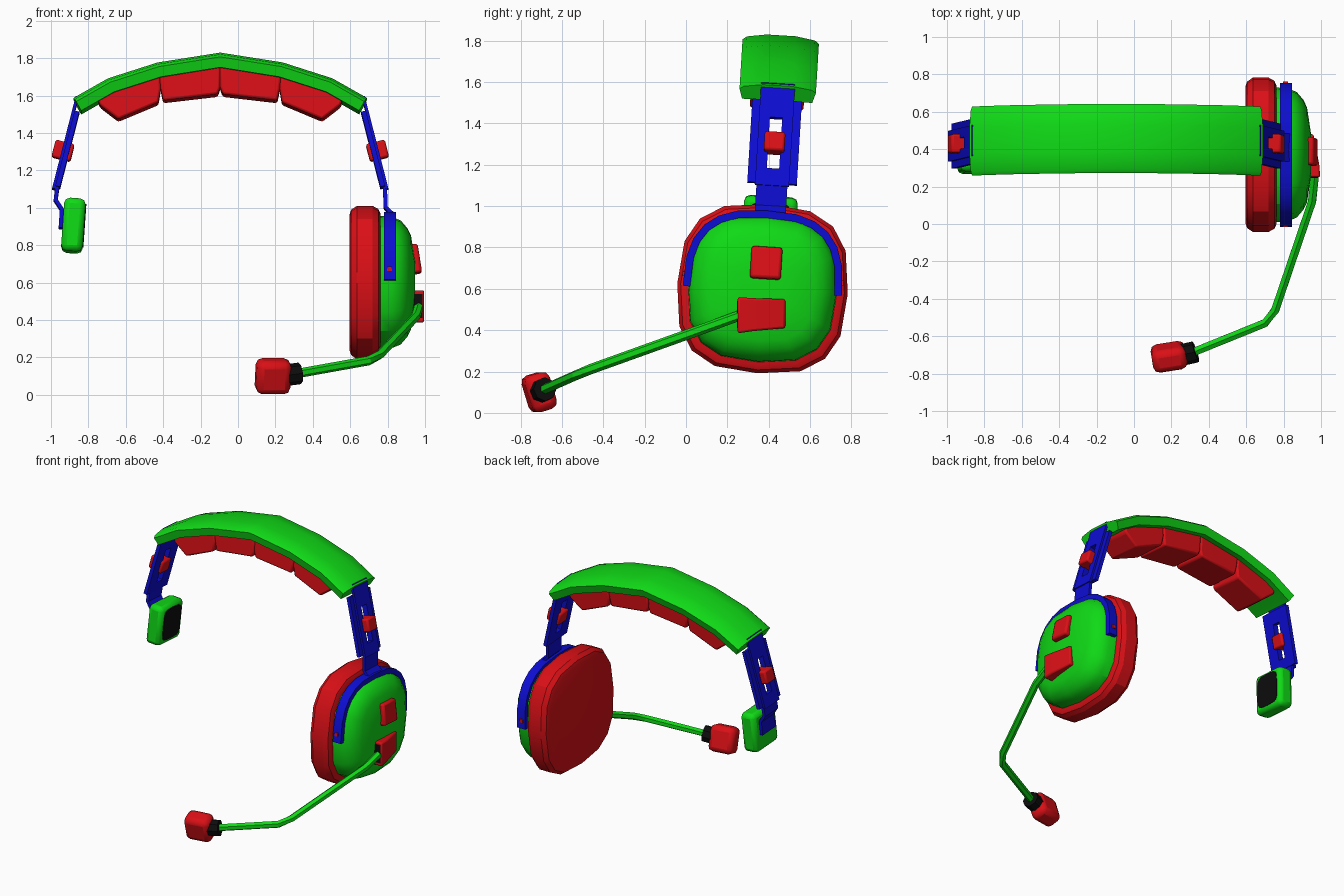
import bpy, bmesh, math
from mathutils import Matrix, Vector

if "Cube" in bpy.data.objects:
    bpy.data.objects.remove(bpy.data.objects["Cube"], do_unlink=True)


def material(name, rgb):
    m = bpy.data.materials.new(name)
    m.use_nodes = True
    m.diffuse_color = (*rgb, 1)
    m.node_tree.nodes["Principled BSDF"].inputs["Base Color"].default_value = (*rgb, 1)
    return m


GREEN = material("green", (0.005, 0.7, 0.008))
RED = material("red", (0.7, 0.005, 0.008))
BLUE = material("blue", (0.004, 0.004, 0.65))
BLACK = material("black", (0.004, 0.004, 0.004))

# The headset leans slightly back; the boom is placed without the lean
LEAN = (Matrix.Translation((0, 0.385, 0.6)) @ Matrix.Rotation(math.radians(-3.5), 4, 'X')
        @ Matrix.Translation((0, 0, -0.6)))
MID = -0.095  # middle of the headband


def finish(name, bm, mat, lean=True, bevel=0.0, segments=2):
    bmesh.ops.recalc_face_normals(bm, faces=bm.faces)
    if lean:
        bm.transform(LEAN)
    mesh = bpy.data.meshes.new(name)
    bm.to_mesh(mesh)
    bm.free()
    mesh.materials.append(mat)
    ob = bpy.data.objects.new(name, mesh)
    bpy.context.collection.objects.link(ob)
    if bevel:
        mod = ob.modifiers.new("bevel", 'BEVEL')
        mod.width, mod.segments, mod.limit_method = bevel, segments, 'ANGLE'
    bpy.ops.object.select_all(action='DESELECT')
    ob.select_set(True)
    bpy.context.view_layer.objects.active = ob
    bpy.ops.object.shade_smooth_by_angle(angle=math.radians(28))
    return ob


def loft(name, rings, mat, **kw):
    bm = bmesh.new()
    rows = [[bm.verts.new(p) for p in r] for r in rings]
    n = len(rows[0])
    for a, b in zip(rows, rows[1:]):
        for i in range(n):
            j = (i + 1) % n
            bm.faces.new((a[i], a[j], b[j], b[i]))
    bm.faces.new(rows[0])
    bm.faces.new(rows[-1])
    return finish(name, bm, mat, **kw)


def sweep(name, path, section, up, mat, **kw):
    pts = [Vector(p) for p in path]
    rings = []
    for i, p in enumerate(pts):
        t = (pts[min(i + 1, len(pts) - 1)] - pts[max(i - 1, 0)]).normalized()
        s = Vector(up)
        s = (s - t * s.dot(t)).normalized()
        n = t.cross(s)
        rings.append([p + s * a + n * b for a, b in section])
    return loft(name, rings, mat, **kw)


def box(name, centre, size, mat, rot=(0, 0, 0), **kw):
    bm = bmesh.new()
    turn = Matrix.Identity(4)
    for axis, deg in zip("XYZ", rot):
        turn = Matrix.Rotation(math.radians(deg), 4, axis) @ turn
    bmesh.ops.create_cube(bm, size=1, matrix=Matrix.Translation(centre) @ turn
                          @ Matrix.Diagonal((*size, 1)))
    return finish(name, bm, mat, **kw)


def rect(w, h):
    return [(-w / 2, -h / 2), (w / 2, -h / 2), (w / 2, h / 2), (-w / 2, h / 2)]


def circle(r, n):
    return [(r * math.cos(math.tau * i / n), r * math.sin(math.tau * i / n)) for i in range(n)]


def rounded(t, power):
    c, s = math.cos(t), math.sin(t)
    return (math.copysign(abs(c) ** (2 / power), c), math.copysign(abs(s) ** (2 / power), s))


def ring(x, ry, rz, cy=-0.015, cz=0.6, power=2.8, skew=0.0):
    out = []
    for i in range(16):
        a, b = rounded(math.tau * i / 16, power)
        out.append((x + skew * rz * b, cy + ry * a, cz + rz * b))
    return out


# Headband
half = [(0.335, 1.775), (0.6, 1.69), (0.785, 1.585)]
arc = [(-r, z) for r, z in reversed(half)] + [(0, 1.828)] + half
crown = [(-0.185, -0.03), (-0.17, -0.085), (0.17, -0.085), (0.185, -0.03), (0.165, -0.015),
         (0.07, 0), (-0.07, 0), (-0.165, -0.015)]
sweep("headband", [(MID + r, 0, z) for r, z in arc], crown, (0, 1, 0), GREEN)

# Padding under the headband
inner = [(0, 1.76), (0, 1.64), (0.013, 1.602), (0.305, 1.568), (0.318, 1.63), (0.325, 1.71)]
outer = [(0.325, 1.71), (0.318, 1.63), (0.33, 1.558), (0.545, 1.468), (0.645, 1.545), (0.66, 1.6)]
for side, label in ((1, "left"), (-1, "right")):
    for part, poly in (("inner", inner), ("outer", outer)):
        loft(f"{label}_{part}_pad",
             [[(MID + side * r, y, z) for r, z in poly] for y in (-0.13, 0.13)],
             RED, bevel=0.012)

# Slotted sliders on both sides
TOP, ALONG, OUT = Vector((0.755, 0, 1.55)), Vector((0.248, 0, -0.969)), Vector((0.969, 0, 0.248))


def slotted_plate(name, side, width, start, end, lift, thick):
    ys = (-width / 2, -0.03, 0.03, width / 2)
    ss = (start, 0.13, 0.385, end)
    bm = bmesh.new()
    grid = []
    for s in ss:
        p = TOP + ALONG * s + OUT * lift
        grid.append([bm.verts.new((p.x, y, p.z)) for y in ys])
    for i in range(3):
        for j in range(3):
            if (i, j) != (1, 1):
                bm.faces.new((grid[i][j], grid[i][j + 1], grid[i + 1][j + 1], grid[i + 1][j]))
    ext = bmesh.ops.extrude_face_region(bm, geom=bm.faces[:])
    bmesh.ops.translate(bm, vec=OUT * thick,
                        verts=[v for v in ext["geom"] if isinstance(v, bmesh.types.BMVert)])
    for v in bm.verts:
        v.co.x = MID + side * v.co.x
    finish(name, bm, BLUE)


for side, label in ((1, "left"), (-1, "right")):
    slotted_plate(f"{label}_slider_frame", side, 0.24, 0.04, 0.455, -0.012, 0.026)
    slotted_plate(f"{label}_slider_strap", side, 0.165, -0.04, 0.47, 0.012, 0.016)
    k = TOP + ALONG * 0.258 + OUT * 0.022
    box(f"{label}_slider_knob", (MID + side * k.x, 0, k.z), (0.105, 0.1, 0.095), RED,
        rot=(0, -14.4 * side, 0), bevel=0.012)

# Lower straps
sweep("left_lower_strap", [(0.785, 0, 1.12), (0.79, 0, 1.0), (0.825, 0, 0.965)],
      rect(0.15, 0.022), (0, 1, 0), BLUE)
sweep("right_lower_strap", [(-0.965, 0, 1.12), (-0.975, 0, 1.04), (-0.942, 0, 0.99), (-0.948, 0, 0.89)],
      rect(0.15, 0.022), (0, 1, 0), BLUE)

# Temple rest on the open side
box("temple_rest", (-0.88, 0, 0.905), (0.115, 0.26, 0.285), GREEN, rot=(0, 4, 0), bevel=0.03)
loft("temple_rest_face", [ring(x, 0.1, 0.115, 0, 0.905, 5, 0.07) for x in (-0.825, -0.819)], BLACK)

# Ear cushion and shell
loft("ear_cushion", [ring(x, 0.413 * k, 0.41 * k) for x, k in
                     ((0.595, 0.88), (0.605, 0.95), (0.635, 1), (0.72, 1), (0.75, 0.96), (0.762, 0.9))], RED)
loft("ear_shell", [ring(x, 0.41 * k, 0.405 * k) for x, k in
                   ((0.75, 0.88), (0.82, 0.87), (0.87, 0.82), (0.905, 0.72), (0.925, 0.62), (0.945, 0.3))], GREEN)

# Yoke around the shell, with pivot pins
arch = []
for i in range(13):
    a, b = rounded(math.pi * i / 12, 2.8)
    arch.append((0.813, -0.015 + 0.368 * a, 0.59 + 0.37 * b))
sweep("yoke", arch, rect(0.065, 0.036), (1, 0, 0), BLUE)
for y, label in ((-0.385, "front"), (0.355, "back")):
    box(f"{label}_yoke_pin", (0.81, y, 0.65), (0.025, 0.04, 0.025), RED)

# Shell button
box("shell_button", (0.945, -0.005, 0.725), (0.055, 0.15, 0.155), RED, rot=(0, -9, 0), bevel=0.014)

# Boom mount
loft("boom_mount", [[(0.9, y, lo), (x, y, lo), (x, y, hi), (0.9, y, hi)] for y, x, lo, hi in
                    ((0.25, 0.996, 0.385, 0.56), (0.32, 0.99, 0.395, 0.555), (0.48, 0.96, 0.41, 0.55))],
     RED, lean=False, bevel=0.01)
box("boom_socket", (0.956, 0.25, 0.475), (0.06, 0.009, 0.13), BLACK, lean=False)

# Boom arm and microphone
sweep("boom_arm", [(0.968, 0.27, 0.475), (0.952, 0.12, 0.42), (0.755, -0.46, 0.212),
                   (0.70, -0.53, 0.183), (0.31, -0.688, 0.113)],
      circle(0.025, 6), (0, 0, 1), GREEN, lean=False)
sweep("microphone_collar", [(0.33, -0.682, 0.115), (0.315, -0.687, 0.113), (0.255, -0.7, 0.105)],
      circle(0.058, 8), (0, 0, 1), BLACK, lean=False)
box("microphone", (0.187, -0.71, 0.1), (0.185, 0.125, 0.185), RED, rot=(17, 0, 9),
    lean=False, bevel=0.035)
